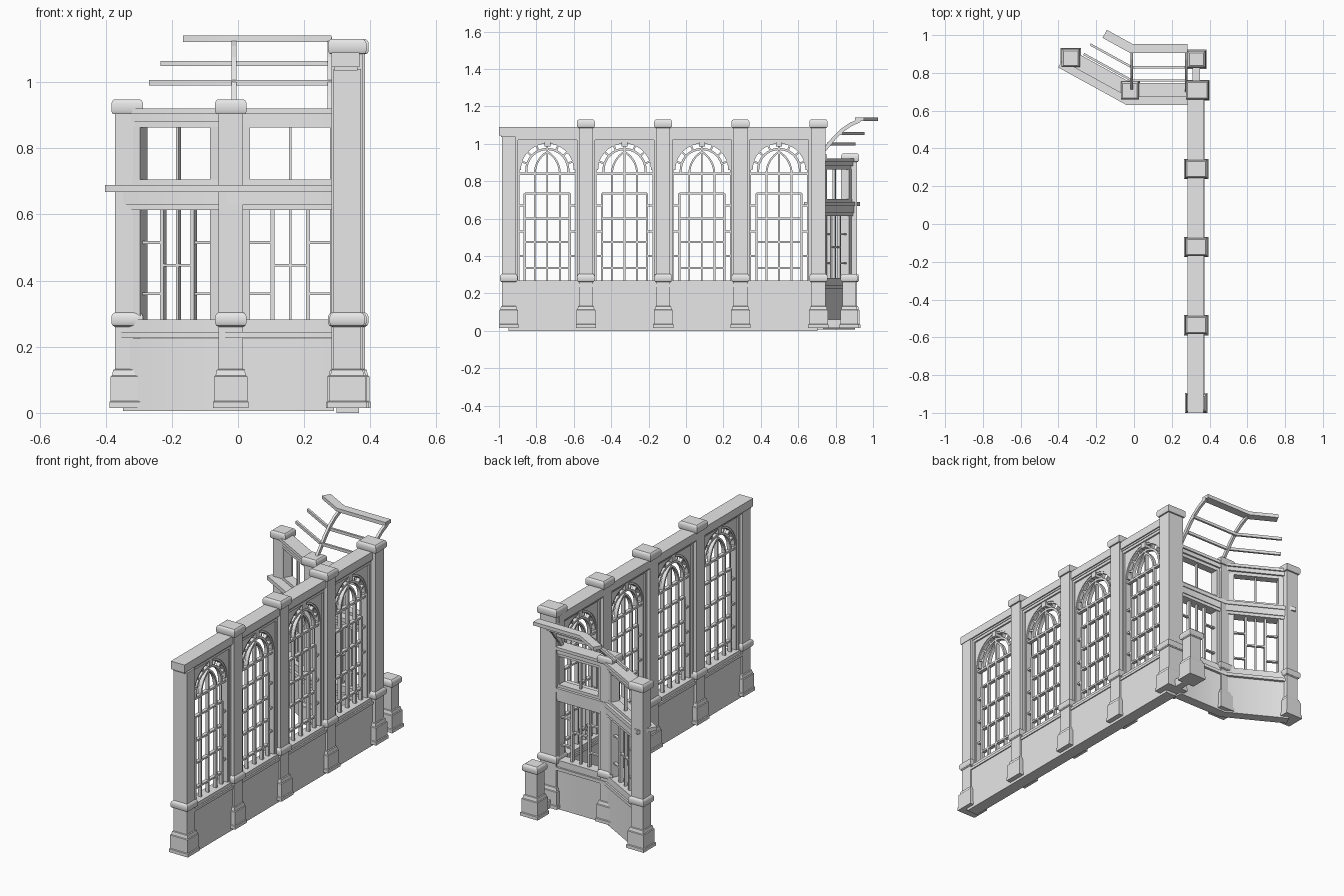
import bpy, bmesh, math
from mathutils import Vector

if "Cube" in bpy.data.objects:
    bpy.data.objects.remove(bpy.data.objects["Cube"])

stone = bpy.data.materials.new("light grey stone")
stone.diffuse_color = (0.8, 0.8, 0.8, 1)
stone.use_nodes = True
stone.node_tree.nodes["Principled BSDF"].inputs["Base Color"].default_value = stone.diffuse_color


def finish(bm, name, loc=(0, 0, 0)):
    bmesh.ops.recalc_face_normals(bm, faces=bm.faces)
    me = bpy.data.meshes.new(name)
    bm.to_mesh(me)
    bm.free()
    me.materials.append(stone)
    ob = bpy.data.objects.new(name, me)
    ob.location = loc
    bpy.context.collection.objects.link(ob)
    return ob


def copy(ob, loc):
    c = ob.copy()
    c.location = loc
    bpy.context.collection.objects.link(c)


def loft(bm, rings):
    """Skin a stack of closed rings and cap both ends."""
    vs = [[bm.verts.new(p) for p in r] for r in rings]
    n = len(vs[0])
    for a, b in zip(vs, vs[1:]):
        for i in range(n):
            bm.faces.new((a[i], a[(i + 1) % n], b[(i + 1) % n], b[i]))
    bm.faces.new(vs[0][::-1])
    bm.faces.new(vs[-1])


def prism(bm, pts, x0, x1):
    """Extrude a (y, z) outline along x."""
    loft(bm, [[(x, y, z) for y, z in pts] for x in (x0, x1)])


def box(bm, x0, x1, y0, y1, z0, z1):
    prism(bm, [(y0, z0), (y1, z0), (y1, z1), (y0, z1)], x0, x1)


def ribbon(bm, path, w, x0, x1):
    """Constant-width bar along a (y, z) path."""
    ps = [Vector(p) for p in path]
    lo, hi = [], []
    for i, p in enumerate(ps):
        t = (ps[min(i + 1, len(ps) - 1)] - ps[max(i - 1, 0)]).normalized()
        n = Vector((-t.y, t.x)) * w / 2
        lo.append(p - n)
        hi.append(p + n)
    for i in range(len(ps) - 1):
        prism(bm, [lo[i], lo[i + 1], hi[i + 1], hi[i]], x0, x1)


def arc(r, a0, a1, n, cy=0, cz=0):
    angs = [math.radians(a0 + (a1 - a0) * i / n) for i in range(n + 1)]
    return [(cy + r * math.cos(a), cz + r * math.sin(a)) for a in angs]


# Pillars: one lofted profile of (height, offset from shaft)
FOOT = [(.015, .017), (.033, .017), (.036, .013), (.11, .013), (.113, .009),
        (.13, .005), (.132, 0), (.26, 0), (.264, .007), (.272, .011),
        (.291, .011), (.299, .007), (.304, 0)]


def pillar(name, loc, hx, hy, top, cap=True):
    prof = list(FOOT)
    if top:
        prof.append((top, 0))
        if cap:
            prof += [(top + a, b) for a, b in
                     ((.001, .007), (.009, .011), (.033, .011), (.041, .007), (.045, .002))]
    bm = bmesh.new()
    loft(bm, [[(sx * (hx + o), sy * (hy + o), z)
               for sx, sy in ((-1, -1), (1, -1), (1, 1), (-1, 1))] for z, o in prof])
    return finish(bm, name, loc)


WX, STEP, Y0 = .33, .413, -.948
pillar("end_pillar", (WX, Y0, 0), .042, .036, 1.04, False)
wall_pillar = pillar("wall_pillar", (WX, Y0 + STEP, 0), .047, .037, 1.085)
for i in (2, 3):
    copy(wall_pillar, (WX, Y0 + STEP * i, 0))
pillar("corner_pillar", (.335, .708, 0), .049, .038, 1.085)
bay_pillar = pillar("bay_pillar", (-.022, .706, 0), .037, .037, .903)
copy(bay_pillar, (-.335, .878, 0))
pillar("short_pillar", (.33, .872, 0), .037, .034, None)

# Long wall: top beam
bm = bmesh.new()
box(bm, .283, .368, -1, .72, 1.045, 1.09)
box(bm, .290, .361, -.99, .72, 1.035, 1.045)
finish(bm, "top_beam")

# Long wall: base panel with sill, repeated
bm = bmesh.new()
H = STEP / 2
box(bm, -.032, .036, -H, H, 0, .235)
box(bm, -.042, .042, -H, H, .235, .25)
box(bm, -.034, .034, -H, H, .25, .27)
base = finish(bm, "wall_base", (WX, Y0 + H, 0))

# Long wall: surround with arched opening and raised border
R, SPRING, TOP = .15, .86, 1.036
bm = bmesh.new()
prism(bm, [(-.185, .265), (-.185, TOP), (.185, TOP), (.185, .265), (R, .265)]
      + arc(R, 0, 180, 24, 0, SPRING) + [(-R, .265)], -.018, .018)
for s in (-1, 1):
    y = sorted((s * .158, s * .185))
    box(bm, -.027, .027, *y, .265, TOP)
box(bm, -.027, .027, -.185, .185, 1.02, TOP)
box(bm, -.024, .024, -.016, .016, .985, 1.018)  # keystone
surround = finish(bm, "arch_surround", (WX, Y0 + H, 0))

# Long wall: glazing bars
bm = bmesh.new()
B = .010
D = (-B, B)
for y in (-.067, 0, .067):
    box(bm, *D, y - B / 2, y + B / 2, .265, .84)
box(bm, *D, -B / 2, B / 2, .84, .975)
for z in (.335, .475, .60, .735):
    box(bm, *D, -.12, .12, z - B / 2, z + B / 2)
box(bm, *D, -R, R, .834, .846)
for s in (-1, 1):
    box(bm, *D, s * .12 - .006, s * .12 + .006, .265, .735)
    for z in (.40, .53, .67):
        box(bm, *D, *sorted((s * .12, s * .155)), z - B / 2, z + B / 2)
    # crossing curved bars
    pts = [(s * y, z) for y, z in arc(.135, 0, 62, 8, -.068, .84)]
    ribbon(bm, pts, B, *D)
ribbon(bm, arc(.146, 0, 180, 24, 0, SPRING), .010, -.014, .014)
ribbon(bm, [(.112, .84)] + arc(.112, 0, 180, 20, 0, SPRING) + [(-.112, .84)], .012, *D)
for a in range(18, 180, 24):
    c, s = math.cos(math.radians(a)), math.sin(math.radians(a))
    ribbon(bm, [(r * c, SPRING + r * s) for r in (.112, R)], B, *D)
bars = finish(bm, "arch_glazing_bars", (WX, Y0 + H, 0))
for i in (1, 2, 3):
    for ob in (base, surround, bars):
        copy(ob, (WX, Y0 + H + STEP * i, 0))

# Angled bay: strips mitred along a two-part path
DIR = Vector((-.313, .172)).normalized()
N1, N2 = Vector((0, -1)), Vector((DIR.y * -1, DIR.x))
MITRE = (N1 + N2) / (1 + N1.dot(N2))


def strip(bm, x_end, mid, length, v0, v1, z0, z1):
    """v is the offset outwards from the path."""
    mid = Vector(mid)
    stations = [(Vector((x_end, mid.y)), N1), (mid, MITRE), (mid + DIR * length, N2)]
    loft(bm, [[(*(p + n * v), z) for v, z in ((v0, z0), (v1, z0), (v1, z1), (v0, z1))]
              for p, n in stations])


MID, LEN = (-.022, .706), .357
for name, ext, parts in (
    ("bay_base", 0, [(-.028, .028, .006, .225)]),
    ("bay_sill", 0, [(-.04, .045, .227, .245), (-.03, .03, .245, .282)]),
    ("bay_frieze", 0, [(-.03, .03, .613, .63), (-.035, .038, .63, .667)]),
    ("bay_cornice", .035, [(-.04, .075, .667, .689)]),
    ("bay_transom", 0, [(-.025, .025, .689, .705)]),
    ("bay_top_beam", 0, [(-.022, .022, .862, .88), (-.032, .026, .88, .903),
                         (-.04, .034, .903, .92)])):
    bm = bmesh.new()
    for p in parts:
        strip(bm, .29, MID, LEN + ext, *p)
    finish(bm, name)

# Bay windows: jambs and glazing bars, built along local x then turned
bm = bmesh.new()
for z0, z1 in ((.28, .615), (.70, .865)):
    box(bm, .02, .058, -.024, .024, z0, z1)
    box(bm, .300, .338, -.024, .024, z0, z1)
    box(bm, .176, .184, -.008, .008, z0, z1)
for u in (.127, .233):
    box(bm, u - .006, u + .006, -.01, .01, .28, .615)
box(bm, .127, .233, -.008, .008, .442, .450)
for u0, u1 in ((.055, .127), (.233, .303)):
    for z in (.36, .515):
        box(bm, u0, u1, -.008, .008, z - .004, z + .004)
win = finish(bm, "bay_window", (*MID, 0))
turned = win.copy()
turned.rotation_euler.z = math.atan2(DIR.y, DIR.x)
bpy.context.collection.objects.link(turned)

# Threshold beside the corner
bm = bmesh.new()
box(bm, .31, .35, .74, .845, .015, .06)
finish(bm, "threshold")

# Roof skeleton: ridge beam, purlins and curved rafters
bm = bmesh.new()
strip(bm, .283, (-.012, .928), .163, -.024, .024, 1.121, 1.141)
finish(bm, "roof_beam")
for y, z, length in ((.83, 1.056, .25), (.76, .998, .29)):
    bm = bmesh.new()
    strip(bm, .283, (-.012, y), length, -.006, .006, z - .008, z + .008)
    finish(bm, "purlin")
CURVE = [(.705, .91), (.725, .95), (.755, .985), (.79, 1.028), (.83, 1.068),
         (.875, 1.10), (.93, 1.126)]
bm = bmesh.new()
for x in (-.012, .277):
    ribbon(bm, CURVE, .02, x - .007, x + .007)
finish(bm, "rafters")

# Crisp edges with smooth curves
for ob in bpy.context.scene.objects:
    ob.select_set(True)
bpy.context.view_layer.objects.active = win
bpy.ops.object.shade_smooth_by_angle(angle=math.radians(30))
